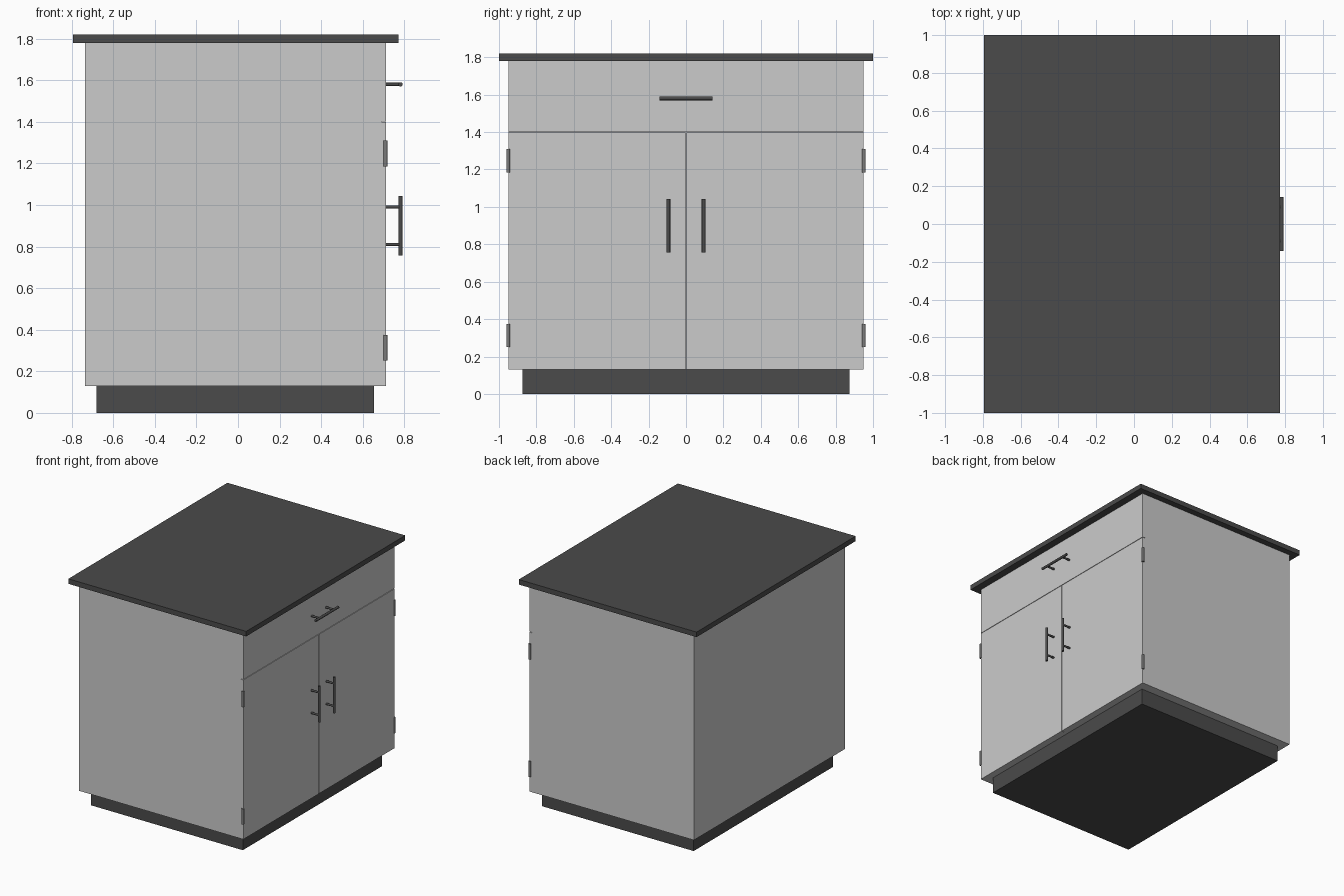
import bpy
from mathutils import Vector

if "Cube" in bpy.data.objects:
    bpy.data.objects.remove(bpy.data.objects["Cube"])


def material(name, v):
    m = bpy.data.materials.new(name)
    m.diffuse_color = (v, v, v, 1)
    m.use_nodes = True
    m.node_tree.nodes["Principled BSDF"].inputs["Base Color"].default_value = m.diffuse_color
    return m


dark = material("dark_grey", 0.07)
mid = material("hinge_grey", 0.2)


def box(name, x, y, z, mat=None):
    """Box from (min, max) pairs on each axis."""
    bpy.ops.mesh.primitive_cube_add(size=1)
    o = bpy.context.object
    o.name = name
    for v in o.data.vertices:
        v.co = [r[0] if c < 0 else r[1] for c, r in zip(v.co, (x, y, z))]
    if mat:
        o.data.materials.append(mat)
    return o


def rod(name, a, b, r, mat):
    """Cylinder running from point a to point b."""
    a, b = Vector(a), Vector(b)
    bpy.ops.mesh.primitive_cylinder_add(
        vertices=16, radius=r, depth=(b - a).length, location=(a + b) / 2,
        rotation=(b - a).to_track_quat('Z', 'Y').to_euler())
    o = bpy.context.object
    o.name = name
    o.data.materials.append(mat)
    bpy.ops.object.shade_smooth_by_angle()
    return o


def handle(name, centre, axis):
    """Bar handle on two posts standing off the +x face."""
    c, d = Vector(centre), Vector(axis)
    rod(name + "_bar", c - d * 0.143, c + d * 0.143, 0.01, dark)
    for i, s in enumerate((-1, 1)):
        p = c + d * 0.09 * s
        rod(f"{name}_post_{i + 1}", (0.705, p.y, p.z), p, 0.008, dark)


FACE = 0.712
PANEL = 0.69
GAP = 0.002

# Plinth, carcass and worktop
box("plinth", (-0.68, 0.655), (-0.875, 0.875), (0, 0.13), dark)
box("carcass", (-0.735, PANEL), (-0.95, 0.95), (0.13, 1.78))
box("worktop", (-0.793, 0.772), (-1, 1), (1.78, 1.82), dark)

# Drawer front with horizontal handle
box("drawer_front", (PANEL, FACE), (-0.95, 0.95), (1.4 + GAP, 1.78))
handle("drawer_handle", (0.782, 0, 1.58), (0, 1, 0))

# Doors with upright handles and hinge barrels at the outer corners
for side, s in (("left", -1), ("right", 1)):
    box(f"{side}_door", (PANEL, FACE), sorted((s * GAP, s * 0.95)), (0.13, 1.4 - GAP))
    handle(f"{side}_door_handle", (0.782, s * 0.094, 0.9), (0, 0, 1))
    for level, z in (("lower", 0.313), ("upper", 1.247)):
        rod(f"{side}_{level}_hinge", (0.709, s * 0.951, z - 0.062),
            (0.709, s * 0.951, z + 0.062), 0.01, mid)
